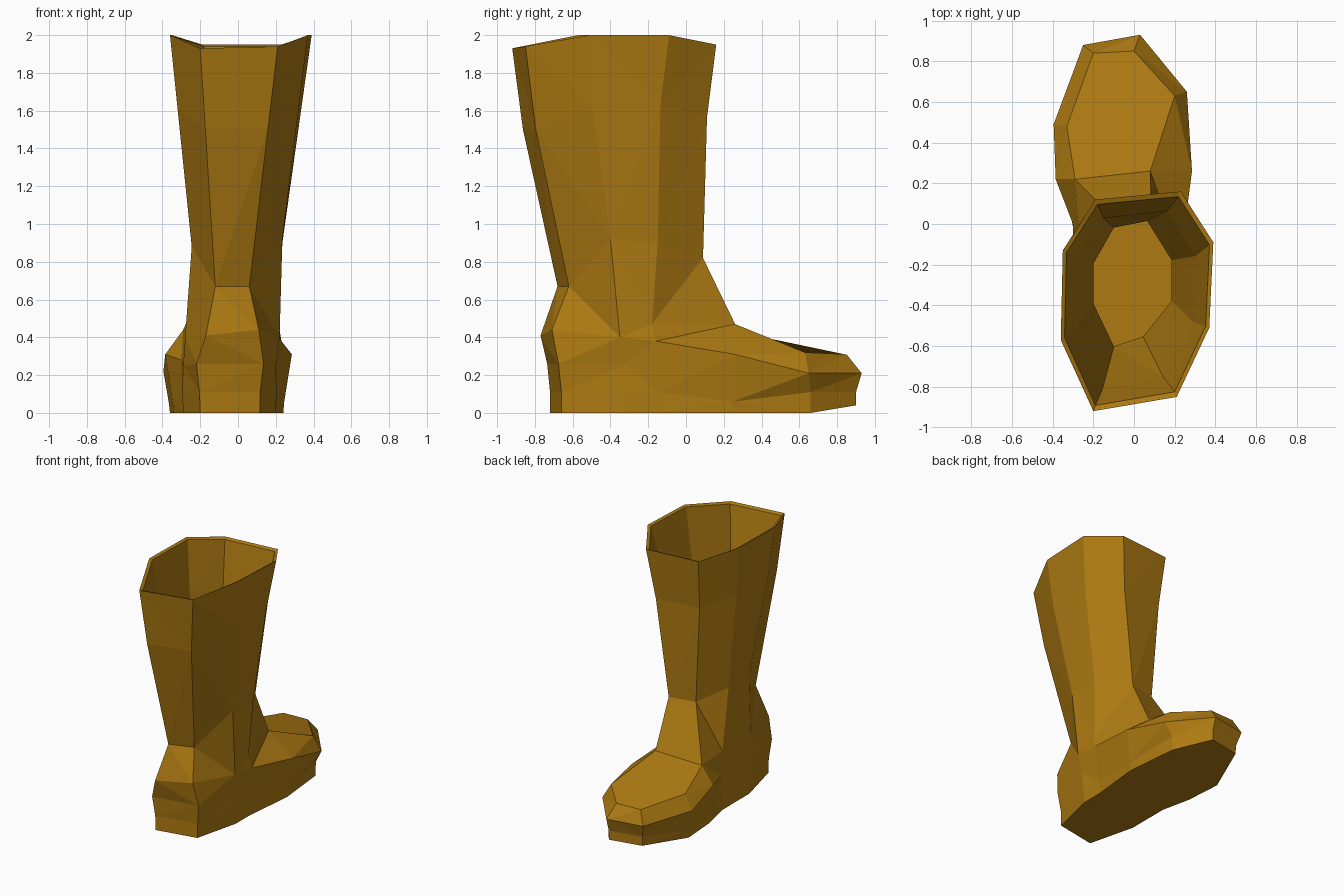
import bpy
import bmesh
from mathutils import Vector

cube = bpy.data.objects.get("Cube")
if cube:
    bpy.data.objects.remove(cube, do_unlink=True)

# Leather material
leather = bpy.data.materials.new("brown_leather")
leather.use_nodes = True
colour = (0.42, 0.195, 0.006, 1)
leather.diffuse_color = colour
leather.node_tree.nodes["Principled BSDF"].inputs["Base Color"].default_value = colour

# Every outline runs counterclockwise, starting at the heel.
# Sole outline, flat on the ground
sole_outline = [(-.2, -.72), (.115, -.66), (.2, -.31), (.2, -.14), (.24, .25), (.2, .66),
                (.03, .9), (-.22, .85), (-.36, .48), (-.34, .2), (-.29, -.03), (-.29, -.36)]
# Widest line around the foot
bulge_outline = [(-.22, -.735, .26), (.135, -.675, .26), (.2, -.33, .25), (.23, -.16, .38),
                 (.285, .26, .31), (.26, .65, .21), (.03, .93, .21), (-.25, .88, .21),
                 (-.395, .49, .22), (-.385, .22, .31), (-.3, 0, .28), (-.29, -.38, .25)]
# Upper edge of the heel, instep and toe cap
upper_outline = [(-.17, -.77, .41), (.11, -.71, .44), (.22, -.35, .4), (.215, -.18, .47),
                 (.08, .26, .47), (.2, .63, .32), (0, .85, .31), (-.2, .84, .31),
                 (-.33, .48, .33), (-.29, .22, .44), (-.27, -.06, .44), (-.28, -.39, .4)]
# Shaft: narrow ankle and flared rim
ankle_outline = [(-.12, -.68, .67), (.06, -.62, .67), (.235, -.4, .92), (.235, -.15, .9),
                 (.085, .09, .82), (-.12, .05, .82), (-.245, -.17, .88), (-.245, -.42, .88)]
rim_outline = [(-.2, -.92, 1.93), (.21, -.85, 1.94), (.37, -.51, 2), (.39, -.09, 2),
               (.23, .16, 1.95), (-.19, .12, 1.95), (-.35, -.13, 2), (-.36, -.57, 2)]

bm = bmesh.new()


def ring(points):
    return [bm.verts.new(p) for p in points]


def bridge(lower, upper):
    """Join two closed rings with a band of quads."""
    n = len(lower)
    for i in range(n):
        j = (i + 1) % n
        bm.faces.new((lower[i], lower[j], upper[j], upper[i]))


def shrink(points, factor, drop=0):
    """Pull an outline towards its own centre and lower it."""
    vectors = [Vector(p) for p in points]
    centre = sum(vectors, Vector()) / len(vectors)
    result = []
    for v in vectors:
        p = centre.lerp(v, factor)
        result.append((p.x, p.y, v.z - drop))
    return result


# Foot: sole, welt, bulge and upper edge, with the toe slightly raised
sole = ring([(x, y, .04 if y > .8 else 0) for x, y in sole_outline])
welt = ring([(x * 1.02, y, .06 if 0 < y < .5 else .11) for x, y in sole_outline])
bulge = ring(bulge_outline)
upper = ring(upper_outline)
bm.faces.new(sole[::-1])
for lower, higher in ((sole, welt), (welt, bulge), (bulge, upper)):
    bridge(lower, higher)

# Toe cap and instep plate
bm.faces.new(upper[4:10])

# Shaft rising from the heel and instep
calf_outline = [Vector(a).lerp(Vector(r), .66) + Vector((0, -.025, 0))
                for a, r in zip(ankle_outline, rim_outline)]
ankle, calf, rim = ring(ankle_outline), ring(calf_outline), ring(rim_outline)
bridge(upper[:5] + upper[9:], ankle)
bridge(ankle, calf)
bridge(calf, rim)

# Lining inside the shaft, closed by an insole
lining = [ring(shrink(rim_outline, .95, .01)),
          ring(shrink(calf_outline, .9)),
          ring(shrink(ankle_outline, .8)),
          ring([(x, y, .5) for x, y, z in shrink(ankle_outline, .8)])]
bridge(rim, lining[0])
for outer, inner in zip(lining, lining[1:]):
    bridge(outer, inner)
bm.faces.new(lining[-1])

bmesh.ops.triangulate(bm, faces=[f for f in bm.faces if len(f.verts) == 4])
bmesh.ops.recalc_face_normals(bm, faces=bm.faces)
mesh = bpy.data.meshes.new("boot")
bm.to_mesh(mesh)
bm.free()
mesh.materials.append(leather)
boot = bpy.data.objects.new("boot", mesh)
bpy.context.collection.objects.link(boot)
